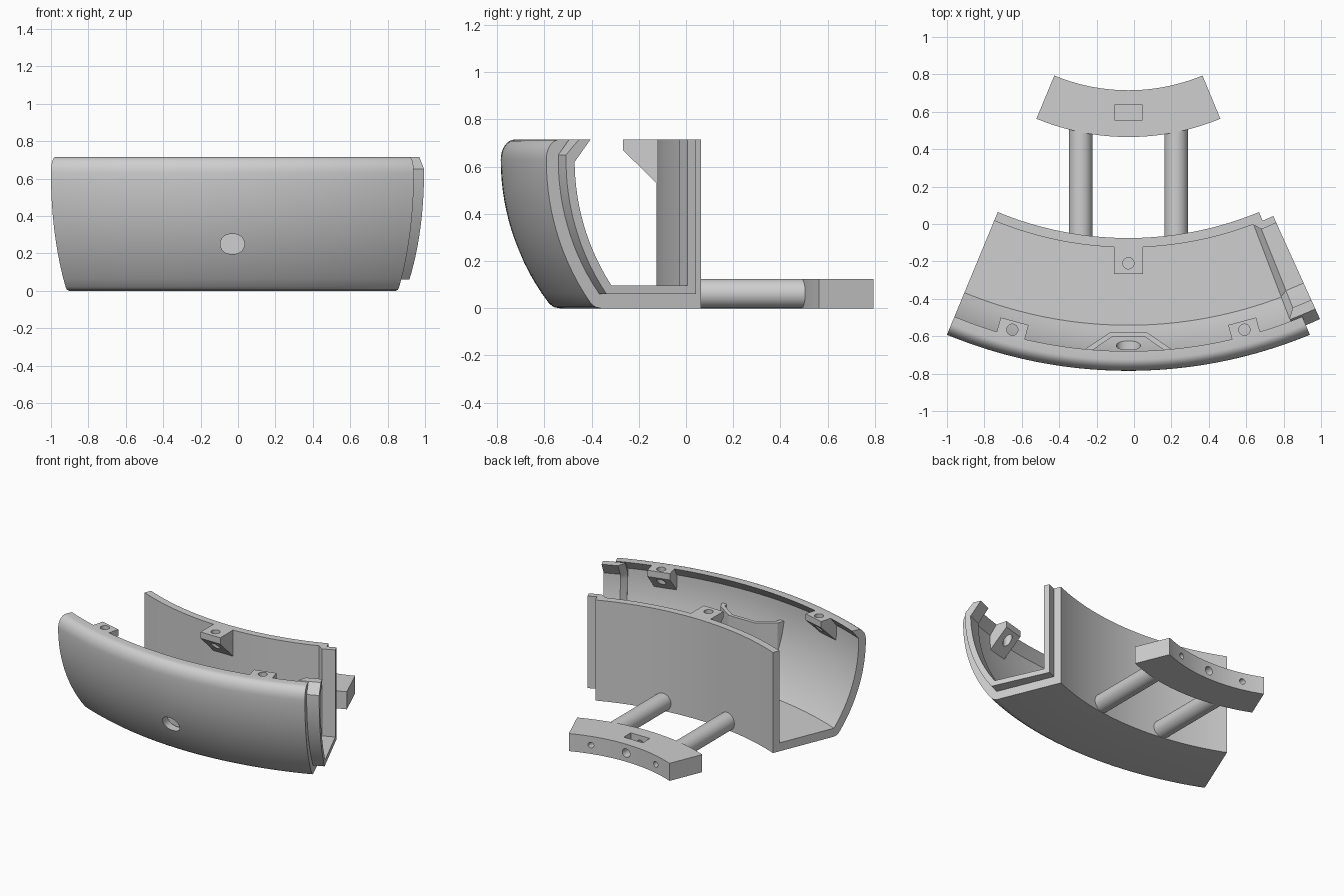
import bpy, bmesh, math
from mathutils import Matrix

cube = bpy.data.objects.get("Cube")
if cube:
    bpy.data.objects.remove(cube, do_unlink=True)

CX, CY = -0.03, 1.75          # sweep centre of the curved body
HALF = math.radians(22.5)     # half opening of the wedge
TOP = 0.715

grey = bpy.data.materials.new("plain grey")
grey.use_nodes = True
grey.diffuse_color = (0.62, 0.62, 0.62, 1)
grey.node_tree.nodes["Principled BSDF"].inputs["Base Color"].default_value = (0.62, 0.62, 0.62, 1)


def loft(name, rings):
    """Closed solid through a list of rings of points."""
    bm = bmesh.new()
    loops = [[bm.verts.new(p) for p in ring] for ring in rings]
    n = len(loops[0])
    for a, b in zip(loops, loops[1:]):
        for i in range(n):
            j = (i + 1) % n
            bm.faces.new((a[i], a[j], b[j], b[i]))
    bm.faces.new(loops[0])
    bm.faces.new(loops[-1])
    bmesh.ops.recalc_face_normals(bm, faces=bm.faces)
    mesh = bpy.data.meshes.new(name)
    bm.to_mesh(mesh)
    bm.free()
    ob = bpy.data.objects.new(name, mesh)
    mesh.materials.append(grey)
    bpy.context.collection.objects.link(ob)
    return ob


def polar(r, a, z):
    return (CX + r * math.sin(a), CY - r * math.cos(a), z)


def ring(profile, a):
    return [polar(r, a, z) for r, z in profile]


def sweep(name, profile, a0=-HALF, a1=HALF, steps=40):
    return loft(name, [ring(profile, a0 + (a1 - a0) * i / steps) for i in range(steps + 1)])


def prism(name, outline, z0, z1):
    return loft(name, [[(x, y, z) for x, y in outline] for z in (z0, z1)])


def cylinder(name, start, end, radius):
    """Cylinder along y or z between two points."""
    rings = []
    for x, y, z in (start, end):
        pts = []
        for i in range(32):
            c = radius * math.cos(math.tau * i / 32)
            s = radius * math.sin(math.tau * i / 32)
            pts.append((x + c, y, z + s) if start[1] != end[1] else (x + c, y + s, z))
        rings.append(pts)
    return loft(name, rings)


def carve(ob, cutter, operation='DIFFERENCE'):
    cutter.hide_render = True
    mod = ob.modifiers.new("carve", 'BOOLEAN')
    mod.operation, mod.solver, mod.object = operation, 'EXACT', cutter
    bpy.context.view_layer.objects.active = ob
    bpy.ops.object.modifier_apply(modifier=mod.name)
    bpy.data.objects.remove(cutter, do_unlink=True)


def smooth(ob):
    bpy.ops.object.select_all(action='DESELECT')
    ob.select_set(True)
    bpy.context.view_layer.objects.active = ob
    bpy.ops.object.shade_smooth_by_angle(angle=math.radians(28))


def wall_arc(radius, z0, z1, n=14):
    """Bulging front wall, as (r, z) points from z0 to z1."""
    pts = []
    for i in range(n + 1):
        z = z0 + (z1 - z0) * i / n
        pts.append((1.525 + math.sqrt(radius ** 2 - (z - 0.63) ** 2), z))
    return pts


# Main U-shaped shell with rounded rim
rim = [(2.475 + 0.06 * math.cos(t), 0.63 + 0.085 * math.sin(t))
       for t in [math.pi / 2 * i / 8 for i in range(1, 9)]]
shell_profile = ([(1.825, 0), (2.285, 0), (2.31, 0.005)] + wall_arc(1.01, 0.02, 0.63) + rim
                 + [(2.43, TOP)] + wall_arc(0.955, 0.65, 0.06)
                 + [(1.875, 0.06), (1.875, TOP), (1.825, TOP)])
shell = sweep("shell", shell_profile)

# Rounded slot through the front wall
slot = []
for side in (1, -1):
    for i in range(13):
        t = -math.pi / 2 + math.pi * i / 12
        slot.append((CX + side * (0.012 + 0.053 * math.cos(t)), 0.25 + side * 0.053 * math.sin(t)))
carve(shell, loft("slot_cutter", [[(x, y, z) for x, z in slot] for y in (-0.9, -0.62)]))
smooth(shell)


# Joining lip inside the left end, tapering into the shell
def lip_profile(t):
    return ([(1.875, TOP), (1.875, 0.06)] + wall_arc(0.955, 0.06, 0.65)
            + [(2.42, TOP), (2.42 - 1.35 * t, TOP)] + wall_arc(0.955 - t, 0.62, 0.06 + 0.9 * t)
            + [(1.875 + t, 0.06 + 0.9 * t), (1.875 + t, TOP)])


lip = loft("joining_lip", [ring(lip_profile(t), math.radians(a))
                           for a, t in ((20.9, 0.004), (21.8, 0.04), (22.5, 0.04), (23.4, 0.04), (24.4, 0.04))])
smooth(lip)


# Screw bosses with sloped undersides
def boss(name, profile, angle, hole_r):
    spin = Matrix.Rotation(angle, 3, 'Z')
    rings = []
    for w in (-0.0775, 0.0775):
        pts = []
        for r, z in profile:
            p = spin @ Matrix.Translation((w, -r, z)).to_translation()
            pts.append((p.x + CX, p.y + CY, z))
        rings.append(pts)
    ob = loft(name, rings)
    carve(ob, cylinder("hole_cutter", polar(hole_r, angle, 0.4), polar(hole_r, angle, 0.8), 0.03))
    smooth(ob)


boss("back_boss", [(1.86, TOP), (2.017, TOP), (2.017, 0.67), (1.86, 0.515)], 0, 1.96)
front = [(2.35, TOP), (2.44, TOP), (2.5, 0.65), (2.5, 0.52), (2.35, 0.67)]
for name, side in (("front_left_boss", 1), ("front_right_boss", -1)):
    boss(name, front, side * math.radians(15), 2.397)

# Open-topped pocket behind the slot, trimmed to the wall curve
half = [(0.25, -0.73), (0.225, -0.665), (0.1, -0.58)]
inner = [(0.09, -0.605), (0.2, -0.68), (0.215, -0.73)]
outline = ([(CX - x, y) for x, y in half] + [(CX + x, y) for x, y in reversed(half)]
           + [(CX + x, y) for x, y in reversed(inner)] + [(CX - x, y) for x, y in inner])
pocket = prism("slot_pocket", outline, 0.04, 0.52)
fill = [(2.0, 0.03)] + wall_arc(0.98, 0.03, 0.6) + [(2.0, 0.6)]
carve(pocket, sweep("trim", fill, -0.2, 0.2, 20), 'INTERSECT')

# Curved rear bar with nut recess and screw holes
bar = sweep("rear_bar", [(1.035, 0), (1.285, 0), (1.285, 0.125), (1.035, 0.125)], steps=24)
recess = [(CX + x, y) for x, y in ((-0.075, 0.555), (0.075, 0.555), (0.075, 0.635), (-0.075, 0.635))]
carve(bar, prism("recess_cutter", recess, 0.025, 0.2))
for dx, radius, depth in ((0, 0.03, 0.5), (-0.255, 0.02, 0.6), (0.255, 0.02, 0.6)):
    carve(bar, cylinder("hole_cutter", (CX + dx, 0.85, 0.0625), (CX + dx, depth, 0.0625), radius))
smooth(bar)

# Two rods joining the bar to the shell
for name, dx in (("left_rod", 0.255), ("right_rod", -0.255)):
    smooth(cylinder(name, (CX + dx, -0.08, 0.0625), (CX + dx, 0.53, 0.0625), 0.0625))
